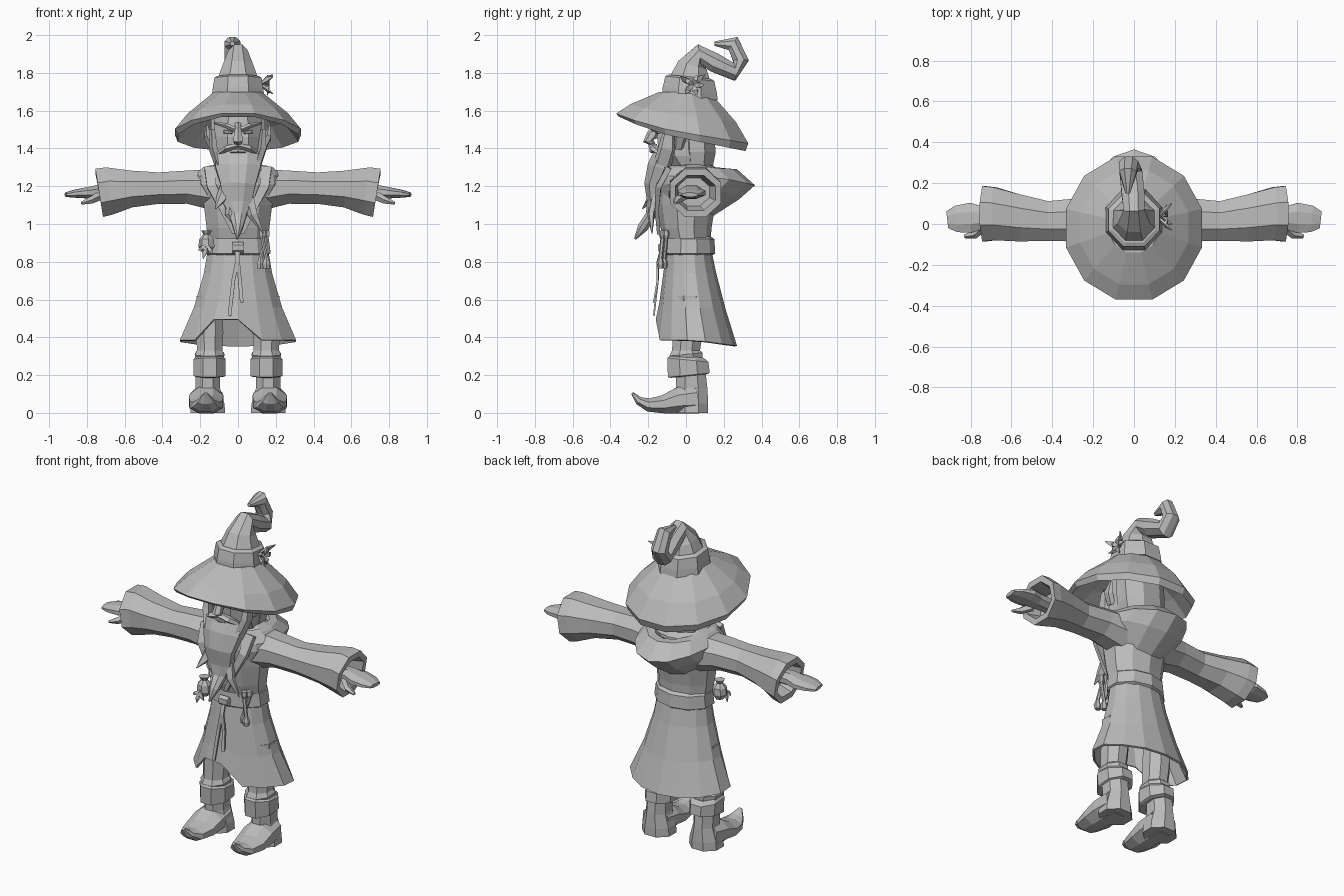
import bpy, bmesh, math
from mathutils import Vector

grey = bpy.data.materials.new("stone_grey")
grey.diffuse_color = (0.5, 0.5, 0.5, 1)
TAU = math.tau


def loft(name, rings, cap_start=True, cap_end=True, thick=0):
    """Skin a list of closed rings with quads."""
    bm = bmesh.new()
    rows = [[bm.verts.new(p) for p in r] for r in rings]
    n = len(rows[0])
    for a, b in zip(rows, rows[1:]):
        for i in range(n):
            j = (i + 1) % n
            bm.faces.new((a[i], a[j], b[j], b[i]))
    if cap_start:
        bm.faces.new(rows[0])
    if cap_end:
        bm.faces.new(rows[-1])
    bmesh.ops.recalc_face_normals(bm, faces=bm.faces)
    me = bpy.data.meshes.new(name)
    bm.to_mesh(me)
    bm.free()
    me.materials.append(grey)
    ob = bpy.data.objects.new(name, me)
    bpy.context.collection.objects.link(ob)
    if thick:
        m = ob.modifiers.new("thickness", "SOLIDIFY")
        m.thickness = thick
    return ob


def flat_ring(x, y, z, rx, ry, n=8, tilt=0, phase=0.5):
    """Horizontal ring; tilt raises z along +y."""
    out = []
    for i in range(n):
        a = TAU * (i + phase) / n
        dy = ry * math.sin(a)
        out.append((x + rx * math.cos(a), y + dy, z + tilt * dy))
    return out


def stack(name, levels, x=0, n=8, **kw):
    """Levels: (z, y, rx, ry, tilt)."""
    return loft(name, [flat_ring(x, y, z, rx, ry, n, t) for z, y, rx, ry, t in levels], **kw)


def tube(name, path, n=6, side=(1, 0, 0)):
    """Path: (x, y, z, radius along side, radius across)."""
    pts = [Vector(p[:3]) for p in path]
    rings = []
    for i, p in enumerate(path):
        t = (pts[min(i + 1, len(pts) - 1)] - pts[max(i - 1, 0)]).normalized()
        u = Vector(side)
        u = (u - t * u.dot(t)).normalized()
        v = t.cross(u)
        rings.append([pts[i] + u * p[3] * math.cos(TAU * (k + .5) / n)
                      + v * p[4] * math.sin(TAU * (k + .5) / n) for k in range(n)])
    return loft(name, rings)


# Hat brim: drooping, raised at the front, hollow below
def brim_ring(r, rise, n=12):
    out = []
    for i in range(n):
        a = TAU * (i + .5) / n
        s = math.sin(a)
        y = r * 1.05 * s - .02 * r / .34
        edge = 1.485 - .06 * s + .045 * max(0, -s) ** 2
        out.append((r * math.cos(a), y, edge + rise * (1.70 - edge)))
    return out


loft("hat_brim", [brim_ring(.12, .80), brim_ring(.25, .28), brim_ring(.33, -.15),
                  brim_ring(.345, 0), brim_ring(.275, .42), brim_ring(.13, 1)])
# Hat band and bent cone with a hooked tip
stack("hat_band", [(1.67, .02, .15, .16, -.1), (1.71, .02, .145, .155, -.1),
                   (1.77, .02, .135, .14, -.1), (1.78, .02, .115, .12, -.1)])
tube("hat_cone", [(0, .02, 1.74, .125, .13), (0, .035, 1.84, .085, .085), (0, .07, 1.90, .055, .055),
                  (-.005, .15, 1.855, .06, .055), (-.015, .255, 1.805, .06, .05), (-.025, .29, 1.865, .05, .045),
                  (-.03, .25, 1.955, .045, .045), (-.03, .15, 1.955, .012, .012)], 8)
# Flower and leaves tucked into the band
for i in range(5):
    a = TAU * i / 5
    tube("flower_petal", [(.14, .04, 1.735, .008, .008),
                          (.16, .04 + .03 * math.cos(a), 1.735 + .03 * math.sin(a), .01, .02),
                          (.155, .04 + .055 * math.cos(a), 1.735 + .055 * math.sin(a), .004, .005)], 4)
for dy, dz in ((-.06, .04), (.07, .05), (-.03, -.05)):
    tube("hat_leaf", [(.12, .03, 1.74, .008, .008), (.155, .03 + dy * .6, 1.74 + dz * .6, .008, .02),
                      (.185, .03 + dy, 1.74 + dz, .002, .003)], 4)

# Head and neck
stack("head", [(1.24, .05, .09, .09, 0), (1.32, .02, .13, .13, .1), (1.36, 0, .143, .155, 0),
               (1.46, -.005, .143, .16, 0), (1.60, 0, .13, .145, 0)])
stack("hair_back", [(1.31, .06, .13, .09, 0), (1.38, .06, .15, .105, 0), (1.56, .05, .155, .10, 0)])
tube("nose", [(0, -.14, 1.53, .018, .015), (0, -.18, 1.47, .024, .03), (0, -.20, 1.44, .03, .028),
              (0, -.17, 1.42, .014, .012)])
tube("mouth", [(-.05, -.165, 1.385, .01, .012), (0, -.185, 1.39, .01, .014), (.05, -.165, 1.385, .01, .012)],
     side=(0, 1, 0))
for s in (-1, 1):
    tube("brow", [(s * .015, -.17, 1.50, .018, .014), (s * .06, -.165, 1.52, .018, .014),
                  (s * .125, -.11, 1.535, .006, .006)], 5, (0, 1, 0))
    tube("eye", [(s * .03, -.15, 1.485, .015, .009), (s * .075, -.14, 1.488, .015, .009)], 6, (0, 1, 0))
    tube("moustache", [(0, -.175, 1.415, .025, .015), (s * .06, -.17, 1.40, .025, .018),
                       (s * .12, -.12, 1.36, .01, .008)], 5, (0, 1, 0))
    tube("ear", [(s * .13, -.04, 1.40, .02, .025), (s * .16, -.03, 1.46, .02, .035),
                 (s * .165, 0, 1.52, .008, .01)], 5)
    tube("sideburn", [(s * .135, -.09, 1.50, .015, .03), (s * .13, -.10, 1.40, .025, .05),
                      (s * .10, -.13, 1.30, .02, .05)], 5)

# Beard with side locks
tube("beard", [(0, -.12, 1.375, .13, .055), (0, -.14, 1.30, .13, .07), (0, -.175, 1.21, .10, .05),
               (-.005, -.175, 1.12, .085, .035), (0, -.185, 1.05, .05, .03), (0, -.23, .98, .028, .03),
               (-.005, -.27, .92, .004, .006)], 8)
for lock in (((.05, -.16, 1.16), (.08, -.185, 1.05), (.135, -.18, .95)),
             ((-.06, -.16, 1.20), (-.09, -.19, 1.13), (-.12, -.23, 1.08)),
             ((-.03, -.17, 1.12), (-.04, -.19, 1.05), (-.01, -.20, .98))):
    tube("beard_lock", [(*p, *r) for p, r in zip(lock, ((.035, .025), (.028, .02), (.003, .003)))], 5)

# Torso, belt and skirt
stack("torso", [(.90, .01, .165, .12, 0), (.98, 0, .175, .135, 0), (1.10, 0, .19, .155, 0),
                (1.21, .015, .215, .165, 0), (1.28, .03, .22, .14, 0), (1.315, .04, .13, .10, 0)], n=10)
stack("belt", [(.835, .015, .165, .125, 0), (.845, .015, .182, .14, 0), (.92, .015, .172, .135, 0),
               (.935, .01, .155, .12, 0)], n=10)


def skirt_ring(z, y, rx, ry, hem):
    out = []
    for i in range(14):
        a = TAU * (i + .5) / 14
        c, s = math.cos(a), math.sin(a)
        lift = .10 if s < -.3 and -.75 < c < .1 else -.01   # shorter front-left flap
        flare = 1.07 if abs(c) > .9 else 1
        out.append((rx * c * (1 + (flare - 1) * hem), y + ry * s, z + hem * (lift - .03 * max(s, 0))))
    return out


loft("robe_skirt", [skirt_ring(.86, .015, .165, .12, 0), skirt_ring(.74, .02, .185, .14, 0),
                    skirt_ring(.56, .035, .235, .175, .3), skirt_ring(.395, .055, .295, .215, 1)],
     cap_start=False, cap_end=False, thick=.012)


# Slumped hood around the neck, drooping to a point at the back
def hood_ring(rx, front, back, z, dz):
    out = []
    for i in range(14):
        a = TAU * i / 14 + TAU / 4
        s = math.sin(a)
        out.append((rx * math.cos(a), s * (back if s > 0 else front), z + dz * max(s, 0) ** 2))
    return out


loft("hood", [hood_ring(.20, .15, .14, 1.15, -.11), hood_ring(.245, .155, .28, 1.21, -.08),
              hood_ring(.24, .15, .365, 1.255, -.05), hood_ring(.19, .13, .27, 1.30, -.01),
              hood_ring(.15, .11, .22, 1.31, -.02), hood_ring(.12, .09, .14, 1.24, 0)])


# Sleeves with hollow cuffs, hands and lapels
def sleeve_ring(s, x, y, z, ry, rz, slant=0):
    return [(s * (x + slant * math.sin(TAU * (k + .5) / 8)), y + ry * math.cos(TAU * (k + .5) / 8),
             z + rz * math.sin(TAU * (k + .5) / 8)) for k in range(8)]


for s in (-1, 1):
    loft("sleeve", [sleeve_ring(s, .12, .03, 1.18, .13, .12), sleeve_ring(s, .27, .02, 1.195, .115, .095),
                    sleeve_ring(s, .42, .015, 1.19, .105, .09), sleeve_ring(s, .56, .03, 1.185, .125, .105),
                    sleeve_ring(s, .68, .05, 1.175, .14, .135, .02),
                    sleeve_ring(s, .735, .05, 1.165, .147, .138, .022),
                    sleeve_ring(s, .735, .05, 1.165, .115, .10, .02),
                    sleeve_ring(s, .64, .04, 1.17, .09, .08)])
    tube("hand", [(s * .62, .03, 1.17, .05, .04), (s * .74, .03, 1.17, .06, .04), (s * .80, .03, 1.165, .08, .032),
                  (s * .87, .025, 1.16, .07, .022), (s * .913, .02, 1.155, .045, .012)], 8, (0, 1, 0))
    tube("thumb", [(s * .73, -.01, 1.15, .025, .025), (s * .78, -.05, 1.125, .022, .02),
                   (s * .83, -.06, 1.11, .01, .008)], 5, (0, 1, 0))
    tube("lapel", [(s * .15, -.09, 1.30, .04, .02), (s * .14, -.145, 1.20, .035, .02),
                   (s * .08, -.155, 1.08, .025, .015), (s * .02, -.145, .95, .015, .012)], 4)

    # Legs, boot cuffs and curled boots
    lx = s * .15
    stack("trouser_leg", [(.27, .01, .075, .085, 0), (.31, 0, .085, .095, .1), (.33, 0, .072, .08, 0),
                          (.42, .01, .078, .085, 0), (.62, .02, .075, .085, 0)], x=lx)
    stack("boot_cuff", [(.195, .015, .08, .10, .1), (.20, .015, .092, .12, .1), (.28, .01, .092, .118, -.1),
                        (.30, .01, .075, .09, -.1)], x=lx)
    stack("boot_shaft", [(0, .03, .10, .095, 0), (.05, .03, .095, .095, 0), (.13, .03, .07, .09, 0),
                         (.22, .025, .07, .085, 0)], x=s * .16)
    tube("boot_toe", [(s * .165, .06, .075, .09, .086), (s * .168, -.04, .065, .098, .075),
                      (s * .17, -.12, .045, .095, .052), (s * .17, -.20, .042, .075, .038),
                      (s * .17, -.25, .065, .045, .024), (s * .17, -.285, .105, .01, .008)], 8)

# Hanging belt straps and knot
for xa, xb, zb in ((-.005, -.045, .515), (0, .02, .585)):
    tube("belt_strap", [(xa, -.125, .89, .014, .008), (xa, -.15, .80, .014, .008),
                        ((xa + xb) / 2, -.15, .70, .014, .008), (xb, -.17, zb, .013, .006)], 4)
tube("belt_knot", [(-.03, -.13, .875, .02, .03), (.03, -.13, .875, .02, .03)], 6, (0, 1, 0))
# Pouch with leaves on one hip
stack("pouch", [(.85, -.09, .025, .025, 0), (.88, -.09, .045, .042, 0), (.92, -.09, .04, .04, 0),
                (.945, -.09, .018, .018, 0), (.965, -.09, .03, .03, 0)], x=-.165, n=7)
for dx, dz in ((-.045, -.03), (.03, -.05), (-.02, -.075)):
    tube("pouch_leaf", [(-.165, -.13, .89, .006, .006), (-.165 + dx * .6, -.14, .89 + dz * .6, .016, .006),
                        (-.165 + dx, -.135, .89 + dz, .002, .002)], 4)
# Bones hanging on the other hip
for xa, xb, y in ((.13, .15, -.125), (.15, .12, -.105)):
    tube("hip_bone", [(xa, y, .965, .018, .016), (xa, y, .94, .02, .018), (xa, y, .92, .011, .011),
                      (xb, y - .01, .82, .011, .011), (xb, y - .01, .79, .024, .02), (xb, y - .01, .765, .018, .015)], 6)
